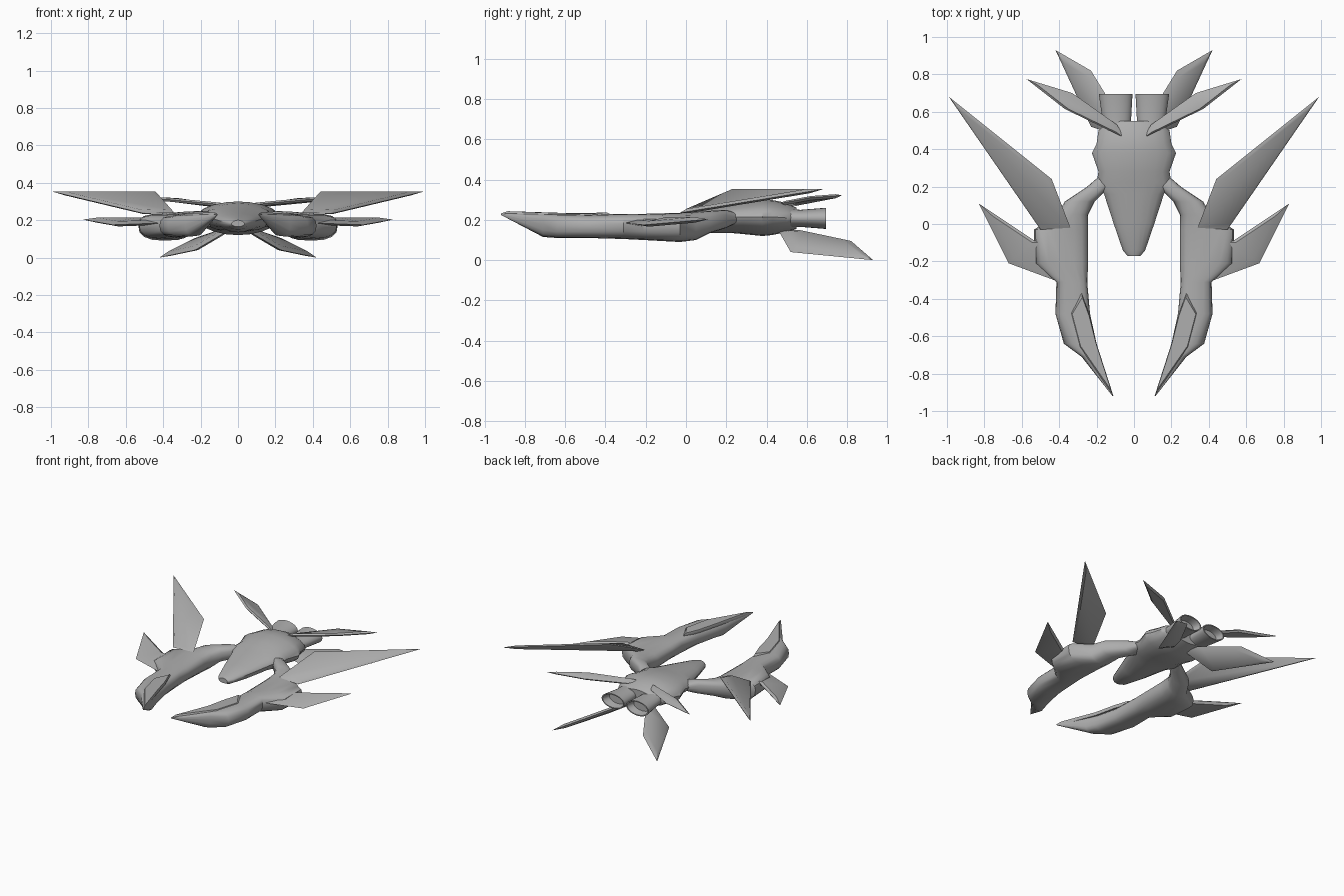
import bpy, math
from mathutils import Vector

grey = bpy.data.materials.new("hull_grey")
grey.diffuse_color = (0.42, 0.42, 0.42, 1)


def make(name, verts, faces, mirror=True, angle=40):
    me = bpy.data.meshes.new(name)
    me.from_pydata(verts, [], faces)
    me.materials.append(grey)
    ob = bpy.data.objects.new(name, me)
    bpy.context.collection.objects.link(ob)
    bpy.ops.object.select_all(action='DESELECT')
    bpy.context.view_layer.objects.active = ob
    ob.select_set(True)
    bpy.ops.object.mode_set(mode='EDIT')
    bpy.ops.mesh.select_all(action='SELECT')
    bpy.ops.mesh.normals_make_consistent(inside=False)
    bpy.ops.object.mode_set(mode='OBJECT')
    bpy.ops.object.shade_smooth_by_angle(angle=math.radians(angle))
    if mirror:
        ob.modifiers.new("mirror", 'MIRROR')
    return ob


def loft(name, sections, p, n=16, mirror=True, angle=40):
    """Sections along y: (y, x_min, x_max, z_bottom, z_edge, z_top); p sets how boxy."""
    verts, faces = [], []
    sp = lambda v: math.copysign(abs(v) ** p, v)
    for y, x0, x1, zb, ze, zt in sections:
        for i in range(n):
            a = 2 * math.pi * i / n
            c, s = sp(math.cos(a)), sp(math.sin(a))
            z = ze + s * ((zt - ze) if s > 0 else (ze - zb))
            verts.append(((x0 + x1) / 2 + c * (x1 - x0) / 2, y, z))
    for k in range(len(sections) - 1):
        for i in range(n):
            j = (i + 1) % n
            faces.append((k*n + i, k*n + j, k*n + n + j, k*n + n + i))
    faces.append(tuple(range(n)))
    faces.append(tuple(range(len(verts) - n, len(verts))))
    return make(name, verts, faces, mirror, angle)


def blade(name, rim, t, inset=0.75):
    """Thin fin: sharp rim with an inset raised face on both sides."""
    rim = [Vector(v) for v in rim]
    n = len(rim)
    mid = sum(rim, Vector()) / n
    nor = Vector()
    for i in range(n):
        nor += (rim[i] - mid).cross(rim[(i + 1) % n] - mid)
    nor.normalize()
    ring = [mid + (v - mid) * inset for v in rim]
    verts = rim + [v + nor * t for v in ring] + [v - nor * t for v in ring]
    faces = [tuple(range(n, 2*n)), tuple(range(2*n, 3*n))]
    for i in range(n):
        j = (i + 1) % n
        faces += [(i, j, n + j, n + i), (i, j, 2*n + j, 2*n + i)]
    return make(name, verts, faces)


# central fuselage with spoon-shaped nose
loft("fuselage", [
    (-0.17, -0.035, 0.035, 0.165, 0.18, 0.20),
    (-0.14, -0.06, 0.06, 0.15, 0.185, 0.21),
    (0.0, -0.108, 0.108, 0.135, 0.20, 0.235),
    (0.16, -0.16, 0.16, 0.135, 0.215, 0.265),
    (0.22, -0.20, 0.20, 0.135, 0.215, 0.275),
    (0.28, -0.19, 0.19, 0.13, 0.215, 0.29),
    (0.38, -0.225, 0.225, 0.12, 0.215, 0.30),
    (0.43, -0.20, 0.20, 0.125, 0.215, 0.298),
    (0.50, -0.19, 0.19, 0.14, 0.21, 0.285),
    (0.55, -0.13, 0.13, 0.155, 0.21, 0.26)], 1.05, 20, mirror=False)

# arm, shoulder and forward pod
loft("arm_pod", [
    (0.26, 0.12, 0.18, 0.19, 0.21, 0.23),
    (0.20, 0.13, 0.25, 0.16, 0.20, 0.25),
    (0.12, 0.21, 0.37, 0.135, 0.19, 0.245),
    (0.05, 0.245, 0.41, 0.10, 0.17, 0.24),
    (-0.03, 0.245, 0.535, 0.09, 0.18, 0.235),
    (-0.21, 0.245, 0.53, 0.10, 0.18, 0.23),
    (-0.31, 0.25, 0.415, 0.105, 0.18, 0.23),
    (-0.48, 0.235, 0.42, 0.11, 0.17, 0.225),
    (-0.64, 0.20, 0.375, 0.11, 0.17, 0.228),
    (-0.71, 0.18, 0.28, 0.115, 0.18, 0.23),
    (-0.92, 0.11, 0.115, 0.225, 0.228, 0.232)], 0.75)

# claw plate on top of the pod tip
blade("claw_plate", [(0.28, -0.37, 0.225), (0.34, -0.47, 0.218), (0.29, -0.66, 0.222),
                     (0.11, -0.92, 0.232), (0.20, -0.64, 0.22), (0.24, -0.48, 0.222)], 0.012, 0.9)

# large raised wings
blade("main_wing", [(0.34, -0.02, 0.24), (0.50, -0.03, 0.235),
                    (0.99, 0.68, 0.352), (0.44, 0.24, 0.352)], 0.012, 0.85)

# small side wings
blade("side_wing", [(0.40, -0.31, 0.185), (0.67, -0.21, 0.175), (0.83, 0.11, 0.203),
                    (0.53, -0.09, 0.203), (0.42, -0.09, 0.20)], 0.014, 0.7)

# upper tail fins
blade("upper_tail_fin", [(0.05, 0.46, 0.28), (0.37, 0.615, 0.31), (0.575, 0.775, 0.322),
                         (0.33, 0.70, 0.31), (0.09, 0.53, 0.275)], 0.01, 0.8)

# lower tail fins
blade("lower_tail_fin", [(0.05, 0.46, 0.145), (0.23, 0.52, 0.04), (0.42, 0.93, 0.0),
                         (0.23, 0.82, 0.095), (0.07, 0.56, 0.15)], 0.014, 0.75)

# oval engine nozzles with recessed ends
loft("engine_nozzle", [
    (0.48, 0.02, 0.16, 0.165, 0.21, 0.255),
    (0.57, 0.015, 0.17, 0.165, 0.208, 0.25),
    (0.695, 0.008, 0.188, 0.155, 0.208, 0.26),
    (0.695, 0.016, 0.18, 0.162, 0.208, 0.253),
    (0.64, 0.03, 0.165, 0.17, 0.208, 0.245)], 1.0, 24)
